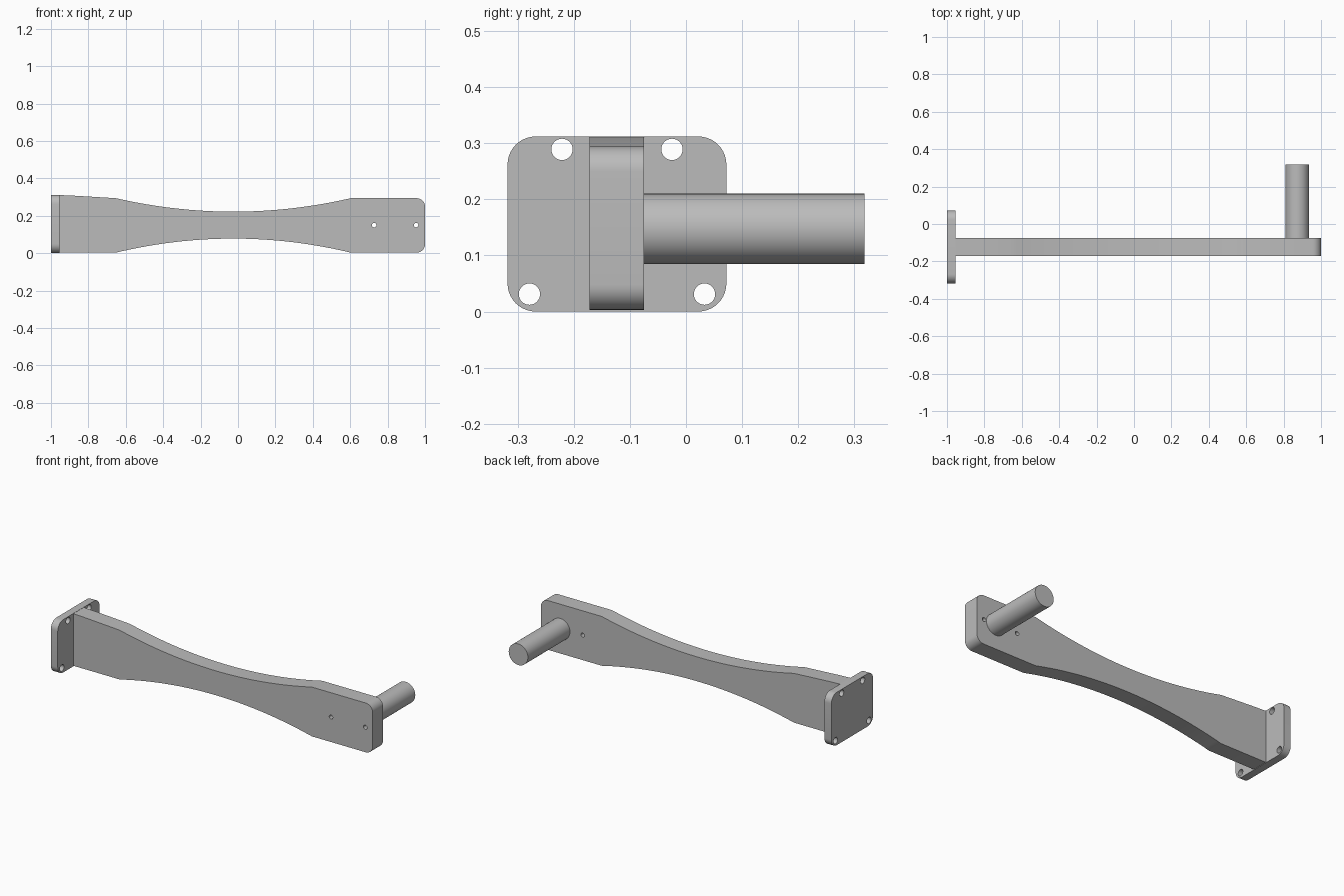
import bpy, bmesh, math
from mathutils import Matrix

cube = bpy.data.objects.get("Cube")
if cube:
    bpy.data.objects.remove(cube, do_unlink=True)

GREY = (0.5, 0.5, 0.5, 1)
metal = bpy.data.materials.new("plain grey")
metal.use_nodes = True
metal.diffuse_color = GREY
metal.node_tree.nodes["Principled BSDF"].inputs["Base Color"].default_value = GREY


def arc(cx, cy, r, start, end, n):
    """Points on an arc, angles in degrees."""
    angles = [math.radians(start + (end - start) * i / n) for i in range(n + 1)]
    return [(cx + r * math.cos(a), cy + r * math.sin(a)) for a in angles]


def hole(cx, cy, r):
    return arc(cx, cy, r, 0, 360, 32)[:-1]


def waist(z_end, z_mid, half=0.628, mid=-0.025, n=40):
    """Shallow curve dipping to z_mid at the middle of the arm, left to right."""
    steps = [2 * i / n - 1 for i in range(n + 1)]
    return [(mid + half * t, z_mid + (z_end - z_mid) * t * t) for t in steps]


def slab(name, loops, thickness, matrix):
    """Extrude an outline with holes and place it with the matrix."""
    curve = bpy.data.curves.new(name, "CURVE")
    curve.dimensions = "2D"
    curve.fill_mode = "BOTH"
    curve.extrude = thickness / 2
    for loop in loops:
        spline = curve.splines.new("POLY")
        spline.points.add(len(loop) - 1)
        for point, (u, v) in zip(spline.points, loop):
            point.co = (u, v, 0, 1)
        spline.use_cyclic_u = True
    temp = bpy.data.objects.new(name + " outline", curve)
    bpy.context.collection.objects.link(temp)
    mesh = bpy.data.meshes.new_from_object(
        temp.evaluated_get(bpy.context.evaluated_depsgraph_get()))
    bpy.data.objects.remove(temp, do_unlink=True)
    bpy.data.curves.remove(curve)
    bm = bmesh.new()
    bm.from_mesh(mesh)
    bmesh.ops.remove_doubles(bm, verts=bm.verts, dist=1e-5)
    bmesh.ops.transform(bm, matrix=matrix, verts=bm.verts)
    bmesh.ops.recalc_face_normals(bm, faces=bm.faces)
    bm.to_mesh(mesh)
    bm.free()
    mesh.name = name
    obj = bpy.data.objects.new(name, mesh)
    bpy.context.collection.objects.link(obj)
    return obj


def finish(obj):
    obj.data.materials.clear()
    obj.data.materials.append(metal)
    bpy.ops.object.select_all(action="DESELECT")
    obj.select_set(True)
    bpy.context.view_layer.objects.active = obj
    bpy.ops.object.shade_smooth_by_angle(angle=math.radians(30))


# Waisted arm with a rounded free end and two small pin holes
LOW, HIGH, R = 0.003, 0.294, 0.045
outline = [(-0.96, 0.311), (-0.87, 0.307)] + waist(HIGH, 0.222)
outline += arc(1 - R, HIGH - R, R, 90, 0, 10)
outline += arc(1 - R, LOW + R, R, 0, -90, 10)
outline += waist(LOW, 0.078)[::-1] + [(-0.96, LOW)]
pins = [hole(x, 0.15, 0.012) for x in (0.728, 0.952)]
arm = slab("arm", [outline] + pins, 0.097,
           Matrix.Translation((0, -0.1235, 0)) @ Matrix.Rotation(math.pi / 2, 4, "X"))
finish(arm)

# Rounded mounting plate with four bolt holes
Y0, Y1, TOP, R = -0.318, 0.072, 0.312, 0.05
corners = [(Y1 - R, TOP - R), (Y0 + R, TOP - R), (Y0 + R, R), (Y1 - R, R)]
outline = []
for i, (y, z) in enumerate(corners):
    outline += arc(y, z, R, 90 * i, 90 * i + 90, 10)
bolts = [(-0.221, 0.289), (-0.025, 0.289), (-0.279, 0.031), (0.033, 0.031)]
to_side = Matrix(((0, 0, 1, -0.9775), (1, 0, 0, 0), (0, 1, 0, 0), (0, 0, 0, 1)))
plate = slab("mounting_plate", [outline] + [hole(y, z, 0.019) for y, z in bolts],
             0.045, to_side)
finish(plate)

# Round handle standing out of the back of the arm
bpy.ops.mesh.primitive_cylinder_add(vertices=64, radius=0.0625, depth=0.393,
                                    location=(0.873, 0.1215, 0.1475),
                                    rotation=(math.pi / 2, 0, 0))
handle = bpy.context.object
handle.name = "handle"
finish(handle)
